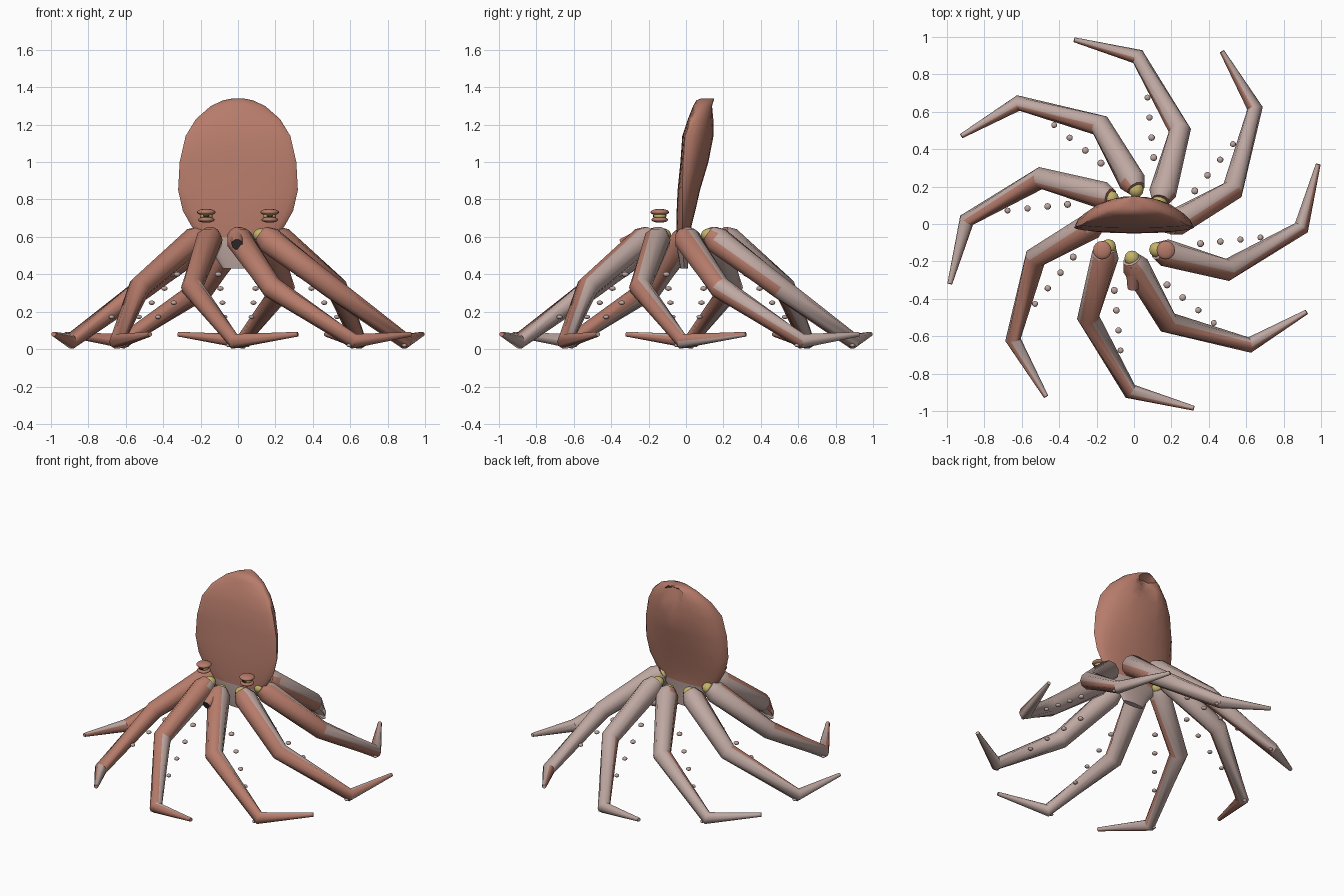
import bpy, bmesh, math
from mathutils import Vector, Matrix

if "Cube" in bpy.data.objects:
    bpy.data.objects.remove(bpy.data.objects["Cube"])


def material(name, rgb):
    m = bpy.data.materials.new(name)
    m.diffuse_color = (*rgb, 1)
    m.use_nodes = True
    m.node_tree.nodes["Principled BSDF"].inputs["Base Color"].default_value = m.diffuse_color
    return m


SKIN = material("terracotta skin", (0.47, 0.20, 0.145))
PALE = material("pale underside", (0.52, 0.39, 0.36))
GOLD = material("yellow", (0.55, 0.45, 0.14))
DARK = material("dark pupil", (0.04, 0.03, 0.03))


def finish(bm, name, mats, angle=50, rule=None):
    bmesh.ops.recalc_face_normals(bm, faces=bm.faces)
    bm.normal_update()
    if rule:
        for f in bm.faces:
            f.material_index = rule(f)
    me = bpy.data.meshes.new(name)
    bm.to_mesh(me)
    bm.free()
    for m in mats:
        me.materials.append(m)
    ob = bpy.data.objects.new(name, me)
    bpy.context.collection.objects.link(ob)
    bpy.ops.object.select_all(action='DESELECT')
    ob.select_set(True)
    bpy.context.view_layer.objects.active = ob
    bpy.ops.object.shade_smooth_by_angle(angle=math.radians(angle))
    return ob


def loft(rings):
    bm = bmesh.new()
    vs = [[bm.verts.new(p) for p in r] for r in rings]
    n = len(rings[0])
    for a, b in zip(vs, vs[1:]):
        for i in range(n):
            j = (i + 1) % n
            bm.faces.new((a[i], a[j], b[j], b[i]))
    bm.faces.new(vs[0][::-1])
    bm.faces.new(vs[-1])
    return bm


def tube(path, radii, n=10):
    # rings across the path, mitred at the bends
    pts = [Vector(p) for p in path]
    rings = []
    for i, (p, r) in enumerate(zip(pts, radii)):
        d = Vector()
        if i > 0:
            d += (p - pts[i - 1]).normalized()
        if i < len(pts) - 1:
            d += (pts[i + 1] - p).normalized()
        d.normalize()
        side = d.cross(Vector((0, 0, 1))).normalized()
        up = side.cross(d)
        rings.append([p + r * (side * math.cos(t) + up * math.sin(t))
                      for t in (2 * math.pi * k / n for k in range(n))])
    return loft(rings)


def ball(name, loc, size, mat, seg=12):
    bm = bmesh.new()
    bmesh.ops.create_uvsphere(bm, u_segments=seg, v_segments=seg // 2 + 1, radius=1)
    bmesh.ops.transform(bm, verts=bm.verts,
                        matrix=Matrix.Translation(loc) @ Matrix.Diagonal((*size, 1)))
    return finish(bm, name, [mat])


# mantle and head: z, half width, front y, rim y, back y
ROWS = [(0.43, 0.08, -0.03, -0.01, 0.01), (0.52, 0.14, -0.045, -0.015, 0.015),
        (0.60, 0.21, -0.05, -0.02, 0.022), (0.66, 0.25, -0.05, -0.02, 0.03),
        (0.74, 0.295, -0.05, -0.02, 0.05), (0.85, 0.32, -0.045, -0.02, 0.075),
        (1.00, 0.312, -0.03, -0.015, 0.12), (1.14, 0.28, -0.02, -0.005, 0.147),
        (1.23, 0.225, 0.01, 0.03, 0.15), (1.30, 0.145, 0.038, 0.07, 0.15),
        (1.33, 0.08, 0.055, 0.09, 0.15), (1.34, 0.03, 0.08, 0.11, 0.15)]
rings = []
for z, w, f, r, b in ROWS:
    ring = []
    for k in range(24):
        t = 2 * math.pi * k / 24
        s, c = math.sin(t), math.cos(t)
        y = r + ((b - r) if s > 0 else (r - f)) * s
        if s > 0 and abs(w * c) < 0.04 and 1.2 < z < 1.32:
            y -= 0.05          # hollow at the top of the back
        ring.append((w * c, y, z))
    rings.append(ring)
finish(loft(rings), "mantle", [SKIN, PALE], 50,
       lambda f: 1 if f.calc_center_median().z < 0.6 else 0)

# eight arms, each turned 45 degrees, with cap and suckers
ARM = [(-0.142, -0.125, 0.615), (-0.153, -0.165, 0.585), (-0.245, -0.50, 0.33),
       (-0.02, -0.895, 0.042), (0.32, -0.985, 0.08)]
RADII = [0.05, 0.073, 0.06, 0.042, 0.013]
for k in range(8):
    turn = Matrix.Rotation(math.radians(45 * k), 3, 'Z')
    finish(tube([turn @ Vector(p) for p in ARM], RADII), f"arm_{k + 1}",
           [SKIN, PALE], 50, lambda f: 0 if f.normal.y < -0.15 else 1)
    ball(f"arm_cap_{k + 1}", turn @ Vector((-0.137, -0.122, 0.61)),
         (0.042, 0.042, 0.036), GOLD)
    for i in range(6):
        s = 0.019 - 0.001 * i
        p = Vector((-0.105 + 0.011 * i, -0.355 - 0.107 * i, 0.40 - 0.076 * i))
        ball(f"sucker_{k + 1}_{i + 1}", turn @ p, (s, s, s * 0.7), PALE, 10)

# eyes: two lids around a gold ball with a slit pupil
for side, x in (("left", -0.17), ("right", 0.17)):
    ball(side + "_upper_lid", (x, -0.14, 0.732), (0.05, 0.05, 0.018), SKIN, 16)
    ball(side + "_lower_lid", (x, -0.14, 0.692), (0.045, 0.045, 0.016), SKIN, 16)
    ball(side + "_eyeball", (x, -0.14, 0.712), (0.035, 0.035, 0.022), GOLD, 16)
    ball(side + "_pupil", (x, -0.172, 0.712), (0.018, 0.005, 0.006), DARK)

# siphon
finish(tube([(0, -0.22, 0.61), (-0.005, -0.345, 0.56)], [0.045, 0.03]), "siphon",
       [SKIN, DARK], 50, lambda f: 1 if f.normal.y < -0.85 and len(f.verts) > 4 else 0)
